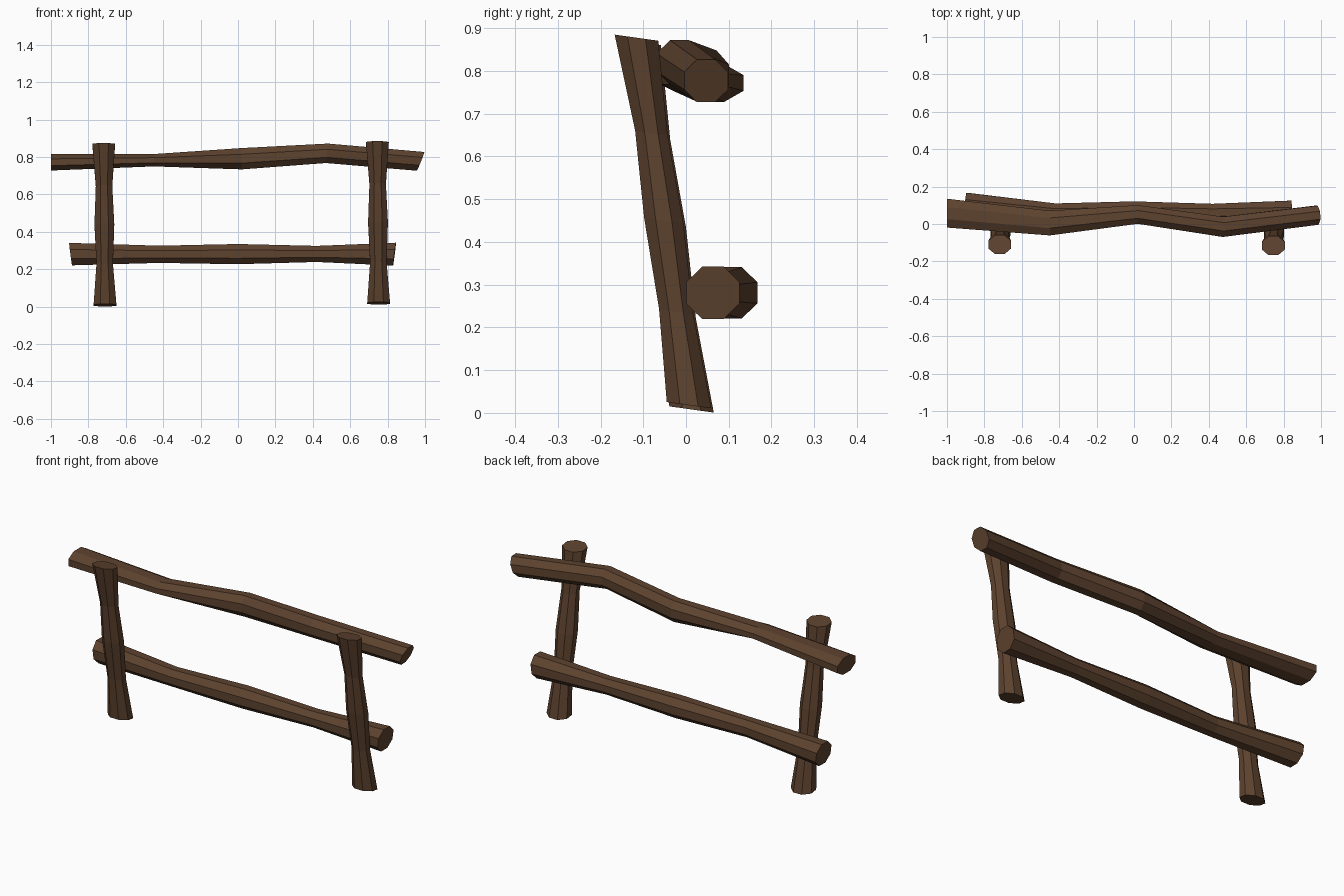
import bpy, bmesh, math

if "Cube" in bpy.data.objects:
    bpy.data.objects.remove(bpy.data.objects["Cube"])

wood = bpy.data.materials.new("dark_wood")
wood.diffuse_color = (0.11, 0.055, 0.028, 1)
wood.use_nodes = True
wood.node_tree.nodes["Principled BSDF"].inputs["Base Color"].default_value = wood.diffuse_color

SIDES = 8


def log(name, axis, rings):
    """Loft octagons along x or z.
    Ring: centre (x, y, z), half sizes (a, b), end slants (sa, sb) along the axis."""
    bm = bmesh.new()
    loops = []
    k = 1 / math.cos(math.pi / SIDES)
    for (cx, cy, cz), (a, b), (sa, sb) in rings:
        loop = []
        for i in range(SIDES):
            t = 2 * math.pi * (i + 0.5) / SIDES
            u, v = a * k * math.cos(t), b * k * math.sin(t)
            shift = sa * u + sb * v
            if axis == 'X':      # section lies in y, z
                co = (cx + shift, cy + u, cz + v)
            else:                # section lies in x, y
                co = (cx + u, cy + v, cz + shift)
            loop.append(bm.verts.new(co))
        loops.append(loop)
    for p, q in zip(loops, loops[1:]):
        for i in range(SIDES):
            j = (i + 1) % SIDES
            bm.faces.new((p[i], p[j], q[j], q[i]))
    bm.faces.new(loops[0][::-1])
    bm.faces.new(loops[-1])
    bmesh.ops.recalc_face_normals(bm, faces=bm.faces)
    mesh = bpy.data.meshes.new(name)
    bm.to_mesh(mesh)
    bm.free()
    mesh.materials.append(wood)
    ob = bpy.data.objects.new(name, mesh)
    bpy.context.collection.objects.link(ob)


# Leaning posts: rings perpendicular to the lean, pinched between knots
profile = [  # y, z, half width, half depth
    (0.007, 0.018, 0.061, 0.052),
    (-0.023, 0.237, 0.044, 0.040),
    (-0.052, 0.450, 0.053, 0.046),
    (-0.081, 0.655, 0.044, 0.038),
    (-0.116, 0.878, 0.061, 0.051),
]
for name, x0, x1, dy, dz in (("left_post", -0.711, -0.718, 0.006, -0.010),
                             ("right_post", 0.752, 0.745, 0.0, 0.0)):
    log(name, 'Z', [((x0 + (x1 - x0) * i / 4, y + dy, z + dz), (a, b), (0, -0.14))
                    for i, (y, z, a, b) in enumerate(profile)])

# Lower rail
log("lower_rail", 'X', [
    ((-0.895, 0.105, 0.281), (0.062, 0.060), (0.02, -0.13)),
    ((-0.420, 0.062, 0.280), (0.048, 0.046), (0, 0)),
    ((0.000, 0.066, 0.281), (0.055, 0.054), (0, 0)),
    ((0.420, 0.062, 0.282), (0.046, 0.043), (0, 0)),
    ((0.837, 0.063, 0.281), (0.062, 0.061), (0.02, 0.13)),
])

# Upper rail, flattened towards the left end
log("upper_rail", 'X', [
    ((-1.000, 0.058, 0.772), (0.077, 0.044), (0, 0)),
    ((-0.450, 0.005, 0.783), (0.066, 0.033), (0, 0)),
    ((0.020, 0.051, 0.791), (0.050, 0.057), (0, 0)),
    ((0.475, -0.015, 0.820), (0.054, 0.052), (0, 0.1)),
    ((0.976, 0.047, 0.777), (0.051, 0.050), (-0.05, 0.4)),
])
